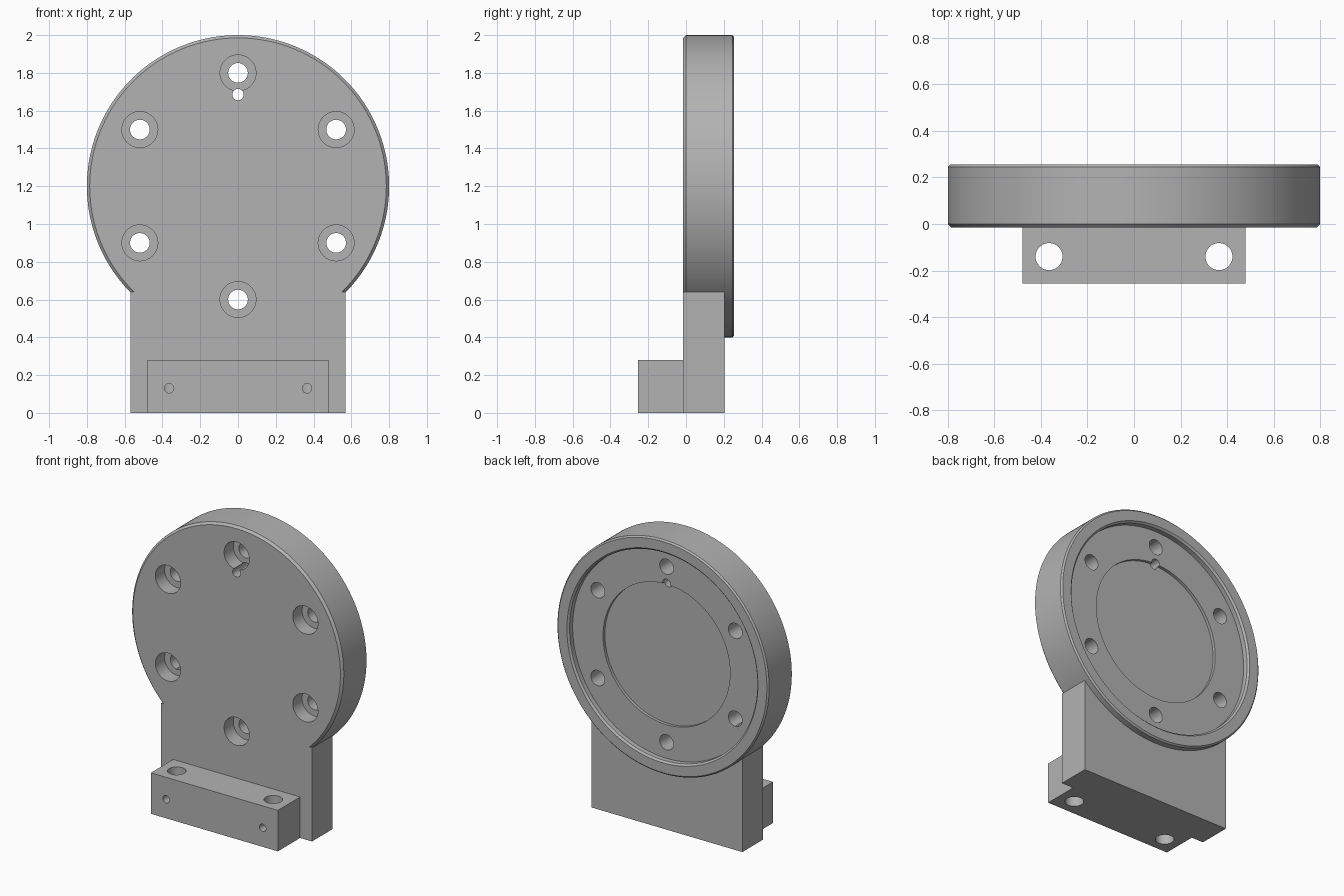
import bpy, bmesh, math
from mathutils import Matrix

cube = bpy.data.objects.get("Cube")
if cube:
    bpy.data.objects.remove(cube, do_unlink=True)

# One machined grey metal
metal = bpy.data.materials.new("machined_grey")
metal.use_nodes = True
grey = (0.45, 0.45, 0.45, 1)
metal.diffuse_color = grey
metal.node_tree.nodes["Principled BSDF"].inputs["Base Color"].default_value = grey

FRONT, BACK = -0.015, 0.255     # disc faces
FLOOR = 0.21                    # floor of the rear recess
CENTRE_Z = 1.2


def finish(name, bm):
    bmesh.ops.recalc_face_normals(bm, faces=bm.faces)
    mesh = bpy.data.meshes.new(name)
    bm.to_mesh(mesh)
    bm.free()
    mesh.materials.append(metal)
    obj = bpy.data.objects.new(name, mesh)
    bpy.context.collection.objects.link(obj)
    return obj


def box(name, x0, x1, y0, y1, z0, z1):
    bm = bmesh.new()
    bmesh.ops.create_cube(bm, size=1)
    bmesh.ops.scale(bm, vec=(x1 - x0, y1 - y0, z1 - z0), verts=bm.verts)
    bmesh.ops.translate(bm, vec=((x0 + x1) / 2, (y0 + y1) / 2, (z0 + z1) / 2), verts=bm.verts)
    return finish(name, bm)


def turned(name, profile, x=0, z=0, sides=128):
    """Solid of revolution about a y axis; profile lists (radius, y)."""
    bm = bmesh.new()
    rings = []
    for r, y in profile:
        angles = [math.tau * i / sides for i in range(sides)]
        rings.append([bm.verts.new((x + r * math.cos(a), y, z + r * math.sin(a))) for a in angles])
    for a, b in zip(rings, rings[1:]):
        for i in range(sides):
            j = (i + 1) % sides
            bm.faces.new((a[i], a[j], b[j], b[i]))
    bm.faces.new(rings[0])
    bm.faces.new(rings[-1])
    return finish(name, bm)


def upright(name, x, y, r, z0, z1):
    bm = bmesh.new()
    bmesh.ops.create_cone(bm, cap_ends=True, segments=48, radius1=r, radius2=r, depth=z1 - z0,
                          matrix=Matrix.Translation((x, y, (z0 + z1) / 2)))
    return finish(name, bm)


def combine(target, tool, operation):
    mod = target.modifiers.new("combine", "BOOLEAN")
    mod.operation = operation
    mod.solver = "EXACT"
    mod.object = tool
    bpy.ops.object.select_all(action="DESELECT")
    target.select_set(True)
    bpy.context.view_layer.objects.active = target
    bpy.ops.object.modifier_apply(modifier=mod.name)
    bpy.data.objects.remove(tool, do_unlink=True)


def smooth(obj):
    bpy.ops.object.select_all(action="DESELECT")
    obj.select_set(True)
    bpy.context.view_layer.objects.active = obj
    bpy.ops.object.shade_smooth_by_angle(angle=math.radians(25))


# Chamfered disc joined to its upright plate
plate = turned("flange_plate", [(0.785, FRONT), (0.8, FRONT + 0.015),
                                (0.8, BACK - 0.01), (0.79, BACK)], z=CENTRE_Z, sides=192)
combine(plate, box("upright", -0.57, 0.57, FRONT, 0.205, 0, 0.64), "UNION")

# Stepped rear recess with a chamfered mouth
combine(plate, turned("recess", [(0.48, FLOOR - 0.02), (0.48, FLOOR), (0.71, FLOOR),
                                 (0.71, BACK - 0.012), (0.722, BACK), (0.722, BACK + 0.1)],
                      z=CENTRE_Z, sides=160), "DIFFERENCE")

# Six counterbored bolt holes
for k in range(6):
    a = math.radians(90 + 60 * k)
    bolt = turned("bolt_hole", [(0.095, FRONT - 0.1), (0.095, FRONT + 0.1),
                                (0.052, FRONT + 0.1), (0.052, BACK + 0.1)],
                  x=0.6 * math.cos(a), z=CENTRE_Z + 0.6 * math.sin(a), sides=48)
    combine(plate, bolt, "DIFFERENCE")

# Locating pin hole
combine(plate, turned("pin_hole", [(0.03, FRONT - 0.1), (0.03, BACK + 0.1)],
                      z=1.685, sides=32), "DIFFERENCE")
smooth(plate)

# Front foot block with vertical bolt holes and small set-screw holes
foot = box("foot_block", -0.48, 0.48, -0.255, FRONT, 0, 0.28)
for x in (-0.365, 0.365):
    combine(foot, upright("foot_hole", x, -0.14, 0.058, -0.1, 0.4), "DIFFERENCE")
    combine(foot, turned("screw_hole", [(0.025, -0.3), (0.025, -0.14)],
                         x=x, z=0.13, sides=24), "DIFFERENCE")
smooth(foot)
